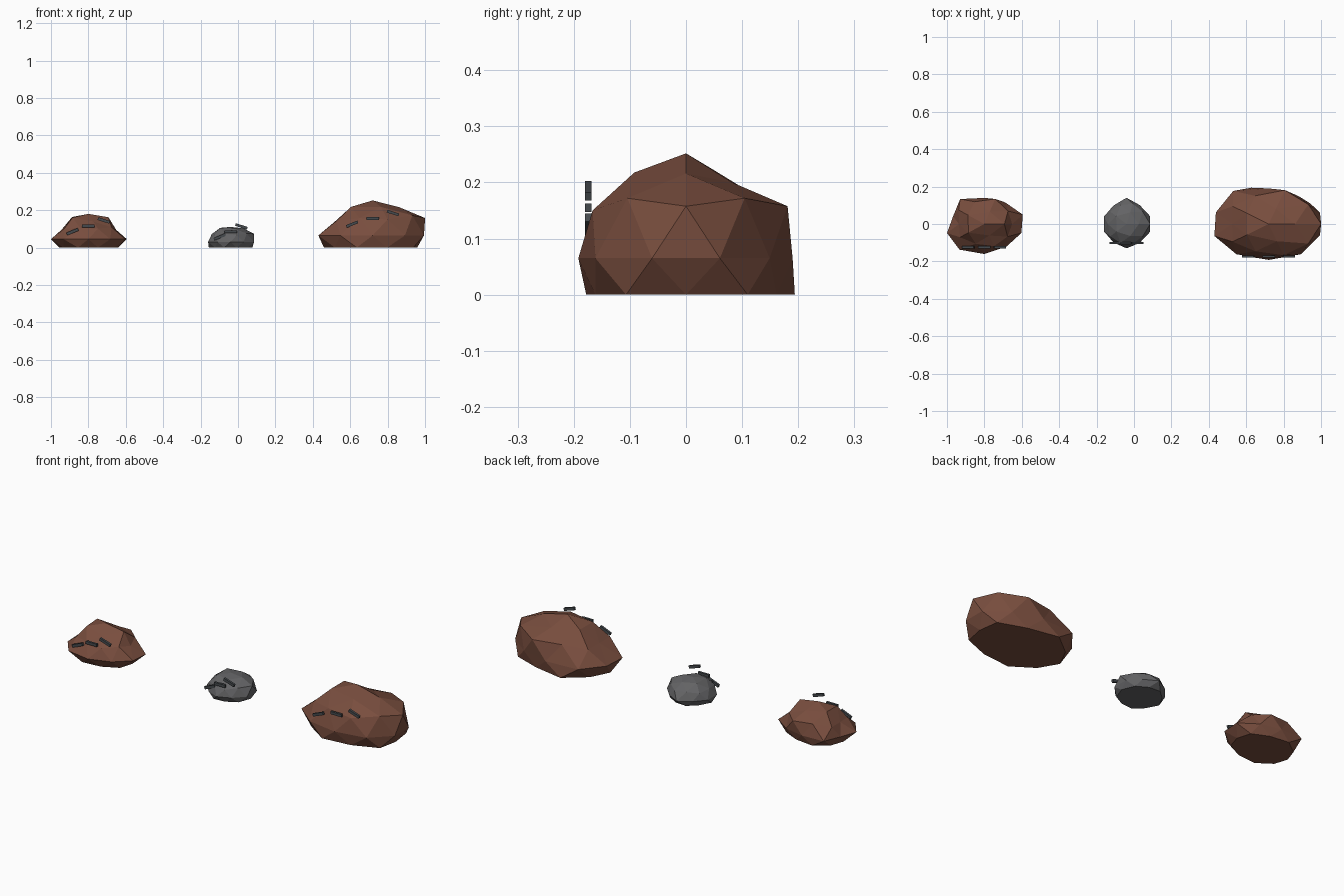
import bpy, bmesh, math
from mathutils import Matrix, Vector


def material(name, rgb):
    m = bpy.data.materials.new(name)
    m.diffuse_color = (*rgb, 1)
    return m


BROWN = material("brown stone", (0.19, 0.075, 0.048))
GREY = material("grey stone", (0.125, 0.125, 0.13))
DARK = material("dark crack", (0.06, 0.068, 0.075))


def finish(bm, name, mat):
    me = bpy.data.meshes.new(name)
    bm.to_mesh(me)
    bm.free()
    me.materials.append(mat)
    bpy.context.collection.objects.link(bpy.data.objects.new(name, me))


def rock(name, mat, centre, size, peak, crown, shoulder, waist, foot):
    """Chipped icosphere with a flattened base; each list gives the radial
    chipping of one ring, counter-clockwise from +x."""
    bm = bmesh.new()
    bmesh.ops.create_icosphere(bm, subdivisions=2, radius=1)
    for v in bm.verts:
        d = v.co.normalized()
        a = math.degrees(math.atan2(d.y, d.x)) % 360
        step = round(a / 36) % 10
        if d.z > 0.95:
            k = peak
        elif d.z > 0.7:
            k = crown[round(a / 72) % 5]
        elif d.z > 0.2:
            k = shoulder[step]
        elif d.z > -0.2:
            k = waist[round((a - 18) / 36) % 10]
        elif d.z > -0.7:
            k = foot[step]
        else:
            k = 1.0
        v.co = Vector(centre) + Vector(d[i] * size[i] * k for i in range(3))
        v.co.z = max(v.co.z, 0)
    finish(bm, name, mat)


def cracks(name, y, spots, length):
    """Three thin slabs along the front of a rock."""
    for i, (x, z, tilt) in enumerate(spots):
        bm = bmesh.new()
        bmesh.ops.create_cube(bm, size=1, matrix=Matrix.Translation((x, y, z))
                              @ Matrix.Rotation(math.radians(-tilt), 4, 'Y')
                              @ Matrix.Diagonal((length, 0.012, 0.015, 1)))
        finish(bm, f"{name}_{i + 1}", DARK)


# large brown rock
rock("large_rock", BROWN, (0.72, 0, 0.065), (0.28, 0.19, 0.185), 1.01,
     [0.96, 0.86, 0.97, 0.97, 0.97],
     [1.12, 1.10, 1.12, 0.98, 0.95, 0.82, 0.95, 0.95, 1.03, 1.10],
     [1.03, 0.97, 1.0, 1.15, 1.06, 1.09, 1.05, 1.01, 1.05, 1.03],
     [1.0, 1.1, 1.05, 1.2, 1.08, 1.04, 1.05, 1.1, 1.05, 1.07])
cracks("large_rock_crack", -0.174,
       [(0.61, 0.125, 22), (0.72, 0.155, 0), (0.828, 0.185, -18)], 0.066)

# medium brown rock
rock("medium_rock", BROWN, (-0.8, 0, 0.045), (0.2, 0.15, 0.135), 1.0,
     [1.02, 0.88, 1.03, 1.0, 0.82],
     [0.83, 0.92, 1.05, 0.98, 0.95, 0.80, 0.9, 0.87, 0.93, 0.9],
     [1.08, 0.95, 0.93, 1.1, 0.88, 1.05, 1.13, 1.07, 1.0, 1.04],
     [0.94, 0.95, 0.95, 1.0, 0.95, 0.87, 0.97, 1.0, 0.97, 0.95])
cracks("medium_rock_crack", -0.124,
       [(-0.885, 0.085, 22), (-0.80, 0.115, 0), (-0.718, 0.145, -18)], 0.066)

# small grey rock
rock("small_rock", GREY, (-0.04, 0, 0.03), (0.12, 0.125, 0.082), 0.98,
     [1.05, 1.0, 1.08, 1.06, 1.02],
     [1.18, 1.05, 1.02, 1.0, 1.0, 0.98, 1.0, 1.0, 1.0, 1.05],
     [1.1, 1.0, 1.12, 0.98, 1.05, 1.05, 0.98, 1.04, 1.0, 1.1],
     [1.15, 1.03, 1.0, 1.0, 1.0, 1.08, 1.0, 1.0, 1.0, 1.05])
cracks("small_rock_crack", -0.101,
       [(-0.098, 0.057, 22), (-0.038, 0.085, 0), (0.018, 0.113, -18)], 0.066)
